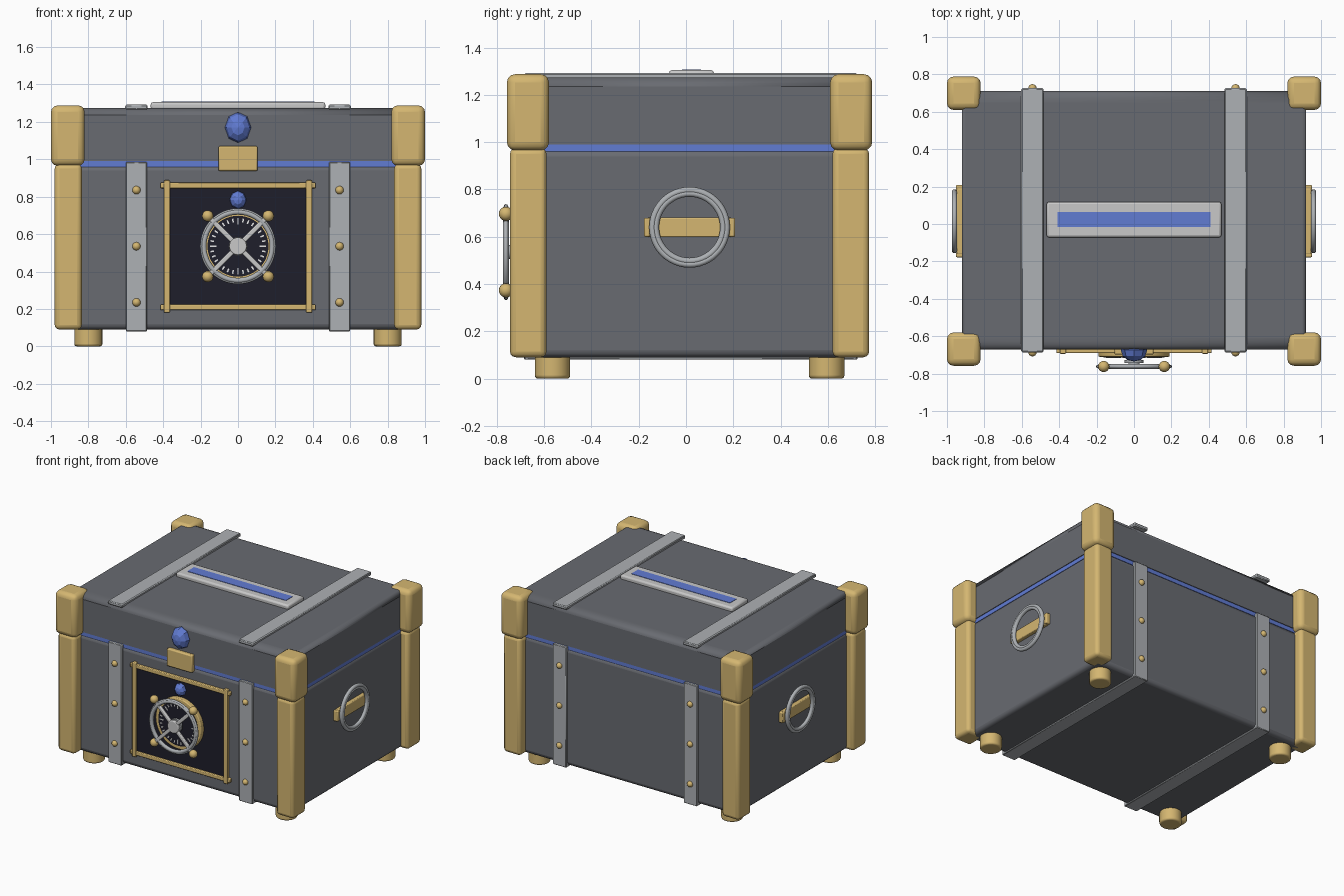
import bpy, math
from mathutils import Vector

if "Cube" in bpy.data.objects:
    bpy.data.objects.remove(bpy.data.objects["Cube"])

def material(name, rgb):
    m = bpy.data.materials.new(name)
    m.diffuse_color = (*rgb, 1)
    m.use_nodes = True
    m.node_tree.nodes["Principled BSDF"].inputs["Base Color"].default_value = m.diffuse_color
    return m

BODY = material("slate grey", (0.14, 0.147, 0.165))
GOLD = material("gold", (0.66, 0.47, 0.165))
STEEL = material("steel", (0.42, 0.44, 0.46))
SILVER = material("light silver", (0.58, 0.58, 0.58))
BLUE = material("blue", (0.12, 0.20, 0.65))
NAVY = material("dark navy", (0.013, 0.013, 0.024))
WHITE = material("white", (0.85, 0.85, 0.85))
CY = 0.02            # depth centre of the chest
FRONT, BACK = CY - 0.69, CY + 0.69

def finish(name, mat, bevel=0, segments=3, smooth=True):
    o = bpy.context.object
    o.name = name
    o.data.materials.append(mat)
    if bevel:
        b = o.modifiers.new("bevel", 'BEVEL')
        b.width, b.segments, b.limit_method = bevel, segments, 'ANGLE'
    if smooth:
        bpy.ops.object.shade_smooth_by_angle(angle=math.radians(40))
    return o

def box(name, x, y, z, mat, bevel=0.0, segments=3, rot=(0, 0, 0)):
    """Box from (min, max) ranges."""
    bpy.ops.mesh.primitive_cube_add(size=1)
    o = bpy.context.object
    r = (x, y, z)
    s = Vector([b - a for a, b in r])
    for v in o.data.vertices:
        v.co = Vector([v.co[i] * s[i] for i in range(3)])
    o.location = [(a + b) / 2 for a, b in r]
    o.rotation_euler = rot
    return finish(name, mat, bevel, segments)

def disc(name, loc, radius, depth, mat, axis='y', sides=32, bevel=0.0):
    rot = {'z': (0, 0, 0), 'y': (math.pi / 2, 0, 0), 'x': (0, math.pi / 2, 0)}[axis]
    bpy.ops.mesh.primitive_cylinder_add(vertices=sides, radius=radius, depth=depth,
                                        location=loc, rotation=rot)
    return finish(name, mat, bevel)

def ring(name, loc, major, minor, mat, axis='y'):
    rot = (math.pi / 2, 0, 0) if axis == 'y' else (0, math.pi / 2, 0)
    bpy.ops.mesh.primitive_torus_add(major_radius=major, minor_radius=minor, location=loc,
                                     rotation=rot, major_segments=48, minor_segments=10)
    return finish(name, mat)

def ball(name, loc, radius, mat, scale=(1, 1, 1)):
    bpy.ops.mesh.primitive_uv_sphere_add(segments=16, ring_count=10, radius=radius, location=loc)
    bpy.context.object.scale = scale
    return finish(name, mat)

def gem(name, loc, rx, ry, rz):
    """Faceted stone whose flat crown faces the front."""
    bpy.ops.mesh.primitive_uv_sphere_add(segments=8, ring_count=6, radius=1, location=loc,
                                         rotation=(math.pi / 2, 0, 0))
    bpy.context.object.scale = (rx, rz, ry)
    return finish(name, BLUE, smooth=False)

# Chest shell
box("chest_body", (-0.92, 0.92), (FRONT, BACK), (0.09, 0.97), BODY, 0.03)
box("seam_band", (-0.915, 0.915), (FRONT + 0.005, BACK - 0.005), (0.96, 1.0), BLUE)

# Lid, with wide rounding on its top edges only
lid = box("lid", (-0.92, 0.92), (FRONT, BACK), (0.99, 1.275), BODY)
w = lid.data.attributes.new("bevel_weight_edge", 'FLOAT', 'EDGE')
for e in lid.data.edges:
    a, b = (lid.data.vertices[i].co for i in e.vertices)
    if a.z > 0 and b.z > 0:
        w.data[e.index].value = 1.0 if abs(a.x - b.x) > 0.1 else 0.3
bev = lid.modifiers.new("bevel", 'BEVEL')
bev.width, bev.segments, bev.limit_method = 0.06, 5, 'WEIGHT'

# Corner posts, caps and feet
for sx in (-1, 1):
    for sy in (-1, 1):
        def span(s, a, b, c=0.0):
            return tuple(sorted((c + s * a, c + s * b)))
        box("corner_post", span(sx, 0.835, 0.98), span(sy, 0.605, 0.76, 0.015),
            (0.09, 0.975), GOLD, 0.025)
        box("corner_cap", span(sx, 0.82, 1.0), span(sy, 0.595, 0.773, 0.015),
            (0.965, 1.288), GOLD, 0.035)
        disc("foot", (sx * 0.8, 0.015 + sy * 0.58, 0.05), 0.075, 0.1, GOLD, 'z', 24, 0.012)

# Straps and rivets
for sx in (-1, 1):
    c = sx * 0.543
    xr = (c - 0.056, c + 0.056)
    box("front_strap", xr, (FRONT - 0.016, FRONT + 0.01), (0.08, 0.985), STEEL, 0.004, 1)
    box("back_strap", xr, (BACK - 0.01, BACK + 0.016), (0.08, 0.985), STEEL, 0.004, 1)
    box("bottom_strap", xr, (FRONT - 0.014, BACK + 0.014), (0.08, 0.1), STEEL, 0.004, 1)
    box("lid_strap", (c - 0.06, c + 0.06), (FRONT - 0.016, BACK + 0.016),
        (1.265, 1.292), STEEL, 0.006, 1)
    for z in (0.235, 0.535, 0.835):
        for y in (FRONT - 0.016, BACK + 0.016):
            ball("rivet", (c, y, z), 0.022, GOLD)

# Lid plate with coloured slot
box("lid_plate", (-0.467, 0.467), (-0.072, 0.118), (1.265, 1.305), SILVER, 0.012, 2)
box("lid_slot", (-0.41, 0.41), (-0.016, 0.064), (1.301, 1.308), BLUE)

# Clasp and gems
box("clasp", (-0.105, 0.105), (FRONT - 0.028, FRONT + 0.02), (0.938, 1.07), GOLD, 0.008, 2)
gem("lid_gem", (0, FRONT - 0.005, 1.17), 0.07, 0.06, 0.082)
gem("panel_gem", (0, FRONT - 0.01, 0.783), 0.045, 0.04, 0.048)

# Front panel and frame
box("front_panel", (-0.38, 0.38), (FRONT - 0.006, FRONT + 0.01), (0.205, 0.86), NAVY)
for z in (0.208, 0.86):
    box("frame_rail", (-0.415, 0.415), (FRONT - 0.02, FRONT + 0.01), (z - 0.015, z + 0.015),
        GOLD, 0.005, 2)
for x in (-0.38, 0.38):
    box("frame_stile", (x - 0.016, x + 0.016), (FRONT - 0.024, FRONT + 0.01), (0.18, 0.888),
        GOLD, 0.005, 2)

# Dial with tick marks
DZ = 0.535
disc("dial_base", (0, FRONT - 0.02, DZ), 0.19, 0.04, GOLD, 'y', 48, 0.006)
disc("dial_face", (0, FRONT - 0.04, DZ), 0.163, 0.006, NAVY, 'y', 48)
for i in range(32):
    a = i * math.tau / 32
    length = 0.034 if i % 4 == 0 else 0.02
    r = 0.15 - length / 2
    x, z = r * math.sin(a), DZ + r * math.cos(a)
    box("dial_tick", (x - 0.004, x + 0.004), (FRONT - 0.047, FRONT - 0.041),
        (z - length / 2, z + length / 2), WHITE, rot=(0, a, 0))

# Hand wheel
WY = -0.762
ring("wheel_rim", (0, WY, DZ), 0.183, 0.014, STEEL)
ring("wheel_rim_edge", (0, WY, DZ), 0.194, 0.009, STEEL)
disc("wheel_shaft", (0, -0.73, DZ), 0.03, 0.08, STEEL, 'y', 16)
disc("wheel_collar", (0, -0.735, DZ), 0.05, 0.016, STEEL, 'y', 24)
disc("wheel_hub", (0, WY, DZ), 0.048, 0.026, SILVER, 'y', 12, 0.006)
for a in (45, -45):
    box("wheel_spoke", (-0.215, 0.215), (WY - 0.011, WY + 0.011), (DZ - 0.013, DZ + 0.013),
        SILVER, 0.006, 2, rot=(0, math.radians(a), 0))
for sx in (-1, 1):
    for sz in (-1, 1):
        ball("wheel_knob", (sx * 0.162, WY, DZ + sz * 0.162), 0.03, GOLD)

# Side ring handles
for sx in (-1, 1):
    x = sx * 0.96
    ring("handle_ring", (x, 0.015, 0.64), 0.143, 0.014, STEEL, 'x')
    ring("handle_ring_edge", (x, 0.015, 0.64), 0.157, 0.014, STEEL, 'x')
    box("handle_bar", (sx * 0.93 - 0.018, sx * 0.93 + 0.018), (-0.16, 0.19), (0.598, 0.682),
        GOLD, 0.006, 2)
    for y in (-0.165, 0.195):
        box("handle_bracket", (sx * 0.932 - 0.02, sx * 0.932 + 0.02), (y - 0.013, y + 0.013),
            (0.6, 0.68), GOLD, 0.006, 2)
